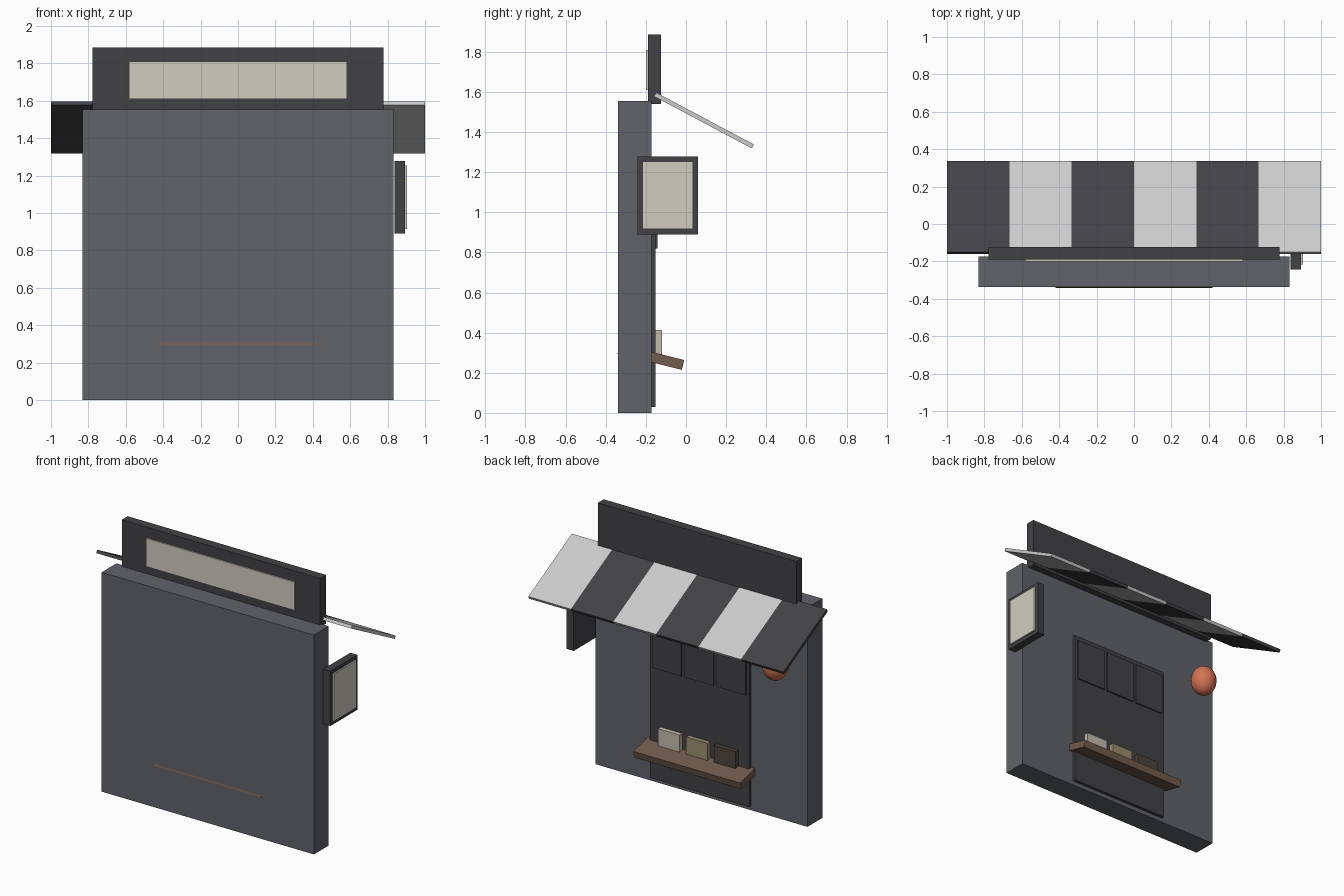
import bpy, bmesh
from mathutils import Matrix
from math import radians

if "Cube" in bpy.data.objects:
    bpy.data.objects.remove(bpy.data.objects["Cube"])


def mat(name, rgb):
    m = bpy.data.materials.new(name)
    m.diffuse_color = (*rgb, 1)
    m.use_nodes = True
    m.node_tree.nodes["Principled BSDF"].inputs["Base Color"].default_value = m.diffuse_color
    return m


WALL = mat("wall_grey", (0.12, 0.125, 0.145))
DARK = mat("dark_trim", (0.055, 0.055, 0.062))
LIGHT = mat("awning_white", (0.75, 0.75, 0.73))
CREAM = mat("lit_cream", (0.63, 0.61, 0.53))
WOOD = mat("wood", (0.17, 0.107, 0.076))
ORANGE = mat("lantern_orange", (0.65, 0.17, 0.09))
BOOKS = [mat("ware_pale", (0.55, 0.50, 0.41)),
         mat("ware_tan", (0.33, 0.27, 0.16)),
         mat("ware_brown", (0.08, 0.06, 0.045))]


def finish(name, bm, material):
    me = bpy.data.meshes.new(name)
    bm.to_mesh(me)
    bm.free()
    me.materials.append(material)
    ob = bpy.data.objects.new(name, me)
    bpy.context.collection.objects.link(ob)
    return ob


def box(name, x, y, z, material, tilt=0):
    """Box from (min, max) ranges, tilted about x through its centre."""
    bm = bmesh.new()
    bmesh.ops.create_cube(bm, size=1)
    bmesh.ops.scale(bm, vec=[r[1] - r[0] for r in (x, y, z)], verts=bm.verts)
    ob = finish(name, bm, material)
    ob.location = [(r[0] + r[1]) / 2 for r in (x, y, z)]
    ob.rotation_euler.x = radians(tilt)
    return ob


def around(c, size):
    return (c - size / 2, c + size / 2)


# Wall and doorway
box("wall", (-0.832, 0.832), (-0.338, -0.173), (0, 1.555), WALL)
box("door_panel", (-0.39, 0.39), (-0.18, -0.152), (0.03, 1.15), DARK)

# Three short hanging curtains over the door
for i in range(3):
    box(f"door_curtain_{i + 1}", around(0.252 * (i - 1), 0.23),
        (-0.158, -0.142), (0.82, 1.115), DARK)

# Roof sign with lit face
box("roof_sign", (-0.778, 0.778), (-0.19, -0.124), (1.54, 1.885), DARK)
box("roof_sign_face", (-0.582, 0.582), (-0.2, -0.185), (1.61, 1.81), CREAM)

# Side sign with lit face
box("side_sign", (0.838, 0.894), (-0.242, 0.061), (0.89, 1.279), DARK)
box("side_sign_face", (0.885, 0.904), (-0.216, 0.036), (0.916, 1.253), CREAM)

# Striped awning
for i in range(6):
    box(f"awning_stripe_{i + 1}", (-1 + i / 3, -1 + (i + 1) / 3),
        around(0.089, 0.552), around(1.458, 0.022),
        LIGHT if i % 2 else DARK, tilt=-28)

# Tilted shelf running through the wall, with three wares
box("shelf", (-0.42, 0.42), around(-0.175, 0.33), around(0.279, 0.05), WOOD, tilt=-14)
for i, m in enumerate(BOOKS):
    box(f"shelf_ware_{i + 1}", around(0.22 * (1 - i), 0.17),
        (-0.155, -0.12), (0.27, 0.412), m)

# Hanging lantern
bm = bmesh.new()
bmesh.ops.create_uvsphere(bm, u_segments=24, v_segments=16, radius=1)
bmesh.ops.transform(bm, matrix=Matrix.Diagonal((0.087, 0.087, 0.105, 1)), verts=bm.verts)
for f in bm.faces:
    f.smooth = True
lantern = finish("lantern", bm, ORANGE)
lantern.location = (-0.66, -0.06, 1.145)
